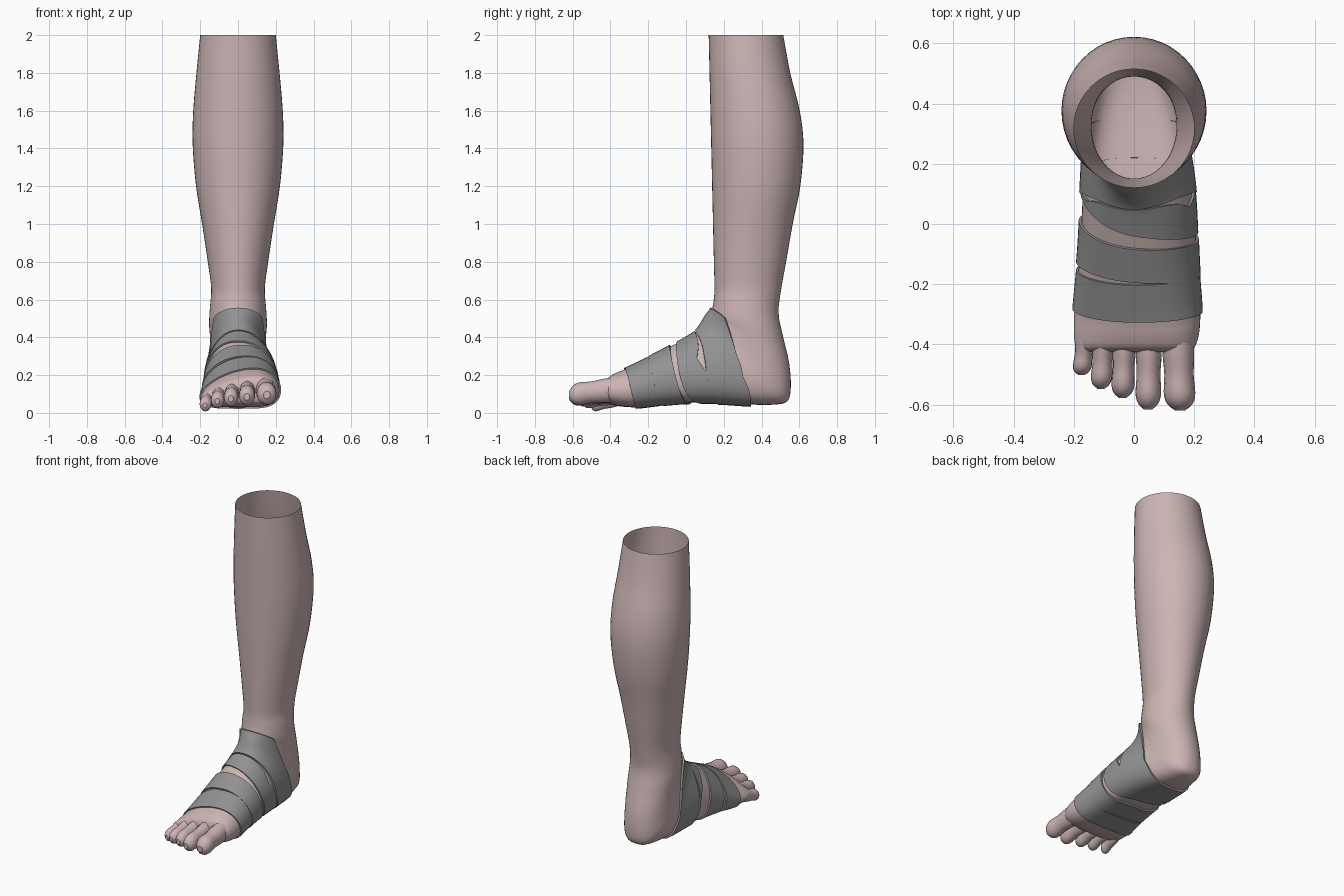
import bpy, bmesh, math
from mathutils import Vector

if "Cube" in bpy.data.objects:
    bpy.data.objects.remove(bpy.data.objects["Cube"])

def material(name, col):
    m = bpy.data.materials.new(name)
    m.diffuse_color = (*col, 1)
    m.use_nodes = True
    m.node_tree.nodes["Principled BSDF"].inputs["Base Color"].default_value = m.diffuse_color
    return m

SKIN = material("skin pink", (0.61, 0.46, 0.46))
CLOTH = material("bandage grey", (0.29, 0.29, 0.29))
N = 48

# Level leg rings: height, back y, half width (the shin is a straight line)
LEG = [(2, .515, .2), (1.8, .552, .22), (1.6, .602, .237), (1.42, .622, .24),
       (1.2, .605, .222), (1.0, .565, .19), (.8, .53, .16), (.66, .505, .142)]
# Tilting foot rings: dorsal y, z, sole y, z, half width left, right
FOOT = [
    (.147, .60, .49, .53, .148, .148),
    (.138, .55, .515, .40, .153, .153),
    (.125, .53, .545, .27, .148, .148),
    (.11, .51, .555, .14, .147, .147),
    (.095, .485, .535, .06, .15, .152),
    (.08, .46, .45, .043, .156, .163),
    (.055, .43, .33, .045, .164, .18),
    (0, .395, .17, .055, .17, .197),
    (-.09, .345, 0, .055, .176, .205),
    (-.2, .285, -.13, .045, .185, .211),
    (-.32, .222, -.26, .03, .197, .22),
    (-.37, .2, -.35, .035, .2, .217),
    (-.41, .175, -.405, .05, .193, .203),
    (-.425, .14, -.42, .07, .17, .18),
]
KEYS = [(.12 + .023 * (2 - z), z, y, z, w, w) for z, y, w in LEG] + FOOT

def clamp(t):
    return max(0, min(1, t))

def keys_at(s):
    i = max(0, min(len(KEYS) - 2, int(s)))
    t = s - i
    a, b, c, d = (KEYS[max(0, min(len(KEYS) - 1, j))] for j in range(i - 1, i + 3))
    return [0.5 * (2 * q + (r - p) * t + (2 * p - 5 * q + 4 * r - u) * t * t
                   + (3 * q - p - 3 * r + u) * t ** 3) for p, q, r, u in zip(a, b, c, d)]

def surface(s, th):
    dy, dz, py, pz, xl, xr = keys_at(s)
    f, skew = clamp((s - 9.5) / 6), .25 * clamp((s - 14) / 4)
    v, sn = math.cos(th), math.sin(th)
    e = 1 - f * (.1 + .18 * (1 - v))
    x = math.copysign(abs(sn) ** e, sn) * (xr if sn > 0 else xl)
    v -= .25 * f * (1 - v * v)
    return Vector((x, (dy + py) / 2 + (dy - py) / 2 * v,
                   (dz + pz) / 2 + (dz - pz) / 2 * v + skew * x * (v + 1) / 2))

def raised(s, th, off):
    h = .02
    p = surface(s, th)
    n = (surface(s + h, th) - surface(s - h, th)).cross(
        surface(s, th + h) - surface(s, th - h)).normalized()
    k = keys_at(s)
    mid = Vector((0, (k[0] + k[2]) / 2, (k[1] + k[3]) / 2))
    return p + n * (off if n.dot(p - mid) > 0 else -off)

def loft(name, rings, mat, cap_start=False, cap_end=False):
    bm = bmesh.new()
    vs = [[bm.verts.new(p) for p in r] for r in rings]
    for a, b in zip(vs, vs[1:]):
        n = len(a)
        for j in range(n):
            bm.faces.new((a[j], a[(j + 1) % n], b[(j + 1) % n], b[j]))
    if cap_start:
        bm.faces.new(vs[0])
    if cap_end:
        bm.faces.new(vs[-1])
    bmesh.ops.recalc_face_normals(bm, faces=bm.faces)
    me = bpy.data.meshes.new(name)
    bm.to_mesh(me)
    bm.free()
    me.materials.append(mat)
    ob = bpy.data.objects.new(name, me)
    bpy.context.collection.objects.link(ob)
    for o in bpy.context.selected_objects:
        o.select_set(False)
    bpy.context.view_layer.objects.active = ob
    ob.select_set(True)
    bpy.ops.object.shade_smooth_by_angle(angle=math.radians(50))

ANG = [2 * math.pi * j / N for j in range(N)]

# Leg and foot as one bent tube, open at the knee
last = len(KEYS) - 1
loft("leg_and_foot", [[surface(i / 4, a) for a in ANG] for i in range(last * 4 + 1)],
     SKIN, cap_end=True)

# Toes: a round section swept forward, with a bulb and a rounded tip
def toe(name, x0, x1, w, tip, z0, z1, h):
    rings = []
    for i in range(17):
        t = math.sin(math.pi / 2 * i / 16)
        end = max(.12, 1 - clamp((t - .76) / .24) ** 2.4) ** .5
        neck = 1 - .08 * math.exp(-((t - .55) / .15) ** 2)
        sw, sh = end * neck, end * neck * (1.1 - .12 * t)
        y = -.35 + (tip + .35) * t
        x, z = x0 + (x1 - x0) * t, z0 + (z1 - z0) * t
        rings.append([(x + w * sw * math.cos(a), y, z + h * sh * math.sin(a))
                      for a in (2 * math.pi * k / 16 for k in range(16))])
    loft(name, rings, SKIN, True, True)

toe("big_toe", .145, .153, .053, -.62, .128, .095, .06)
toe("second_toe", .05, .047, .043, -.617, .12, .085, .054)
toe("middle_toe", -.03, -.038, .039, -.578, .112, .075, .05)
toe("fourth_toe", -.098, -.11, .036, -.548, .1, .062, .045)
toe("little_toe", -.158, -.175, .032, -.502, .082, .04, .04)

# Bandage strips that follow the foot surface
def interp(v, pts):
    for (a, p), (b, q) in zip(pts, pts[1:]):
        if v <= b:
            return p + (q - p) * max(0, (v - a) / (b - a))
    return pts[-1][1]

def band(name, front, back, off, rows=10):
    ts = [0] + [i / rows for i in range(rows + 1)] + [1]
    rings = []
    for i, t in enumerate(ts):
        o = -.004 if i in (0, len(ts) - 1) else off
        ring = []
        for a in ANG:
            v, x = math.cos(a), math.sin(a)
            f, b = front(v, x), back(v, x)
            ring.append(raised(f + (b - f) * t, a, o))
        rings.append(ring)
    loft(name, rings, CLOTH)

band("toe_bandage", lambda v, x: 18.05 + .04 * x, lambda v, x: 17.0 + .03 * x, .008)
band("middle_bandage", lambda v, x: 16.92 + .17 * x, lambda v, x: 15.9 + .22 * x, .010)
band("instep_bandage", lambda v, x: 15.45 + .5 * x,
     lambda v, x: interp(v, [(-1, 14.7), (0, 14.85), (.5, 15.0 - .2 * (x < 0)), (1, 14.1)]), .009)
band("ankle_bandage",
     lambda v, x: interp(v, [(-1, 15.0), (0, 15.0), (.5, 14.6), (1, 14.0)]),
     lambda v, x: interp(v, [(-1, 13.9), (-.1, 13.2), (.3, 12.2), (.46, 11), (.62, 9.3), (1, 8.9)]),
     .012, 16)
